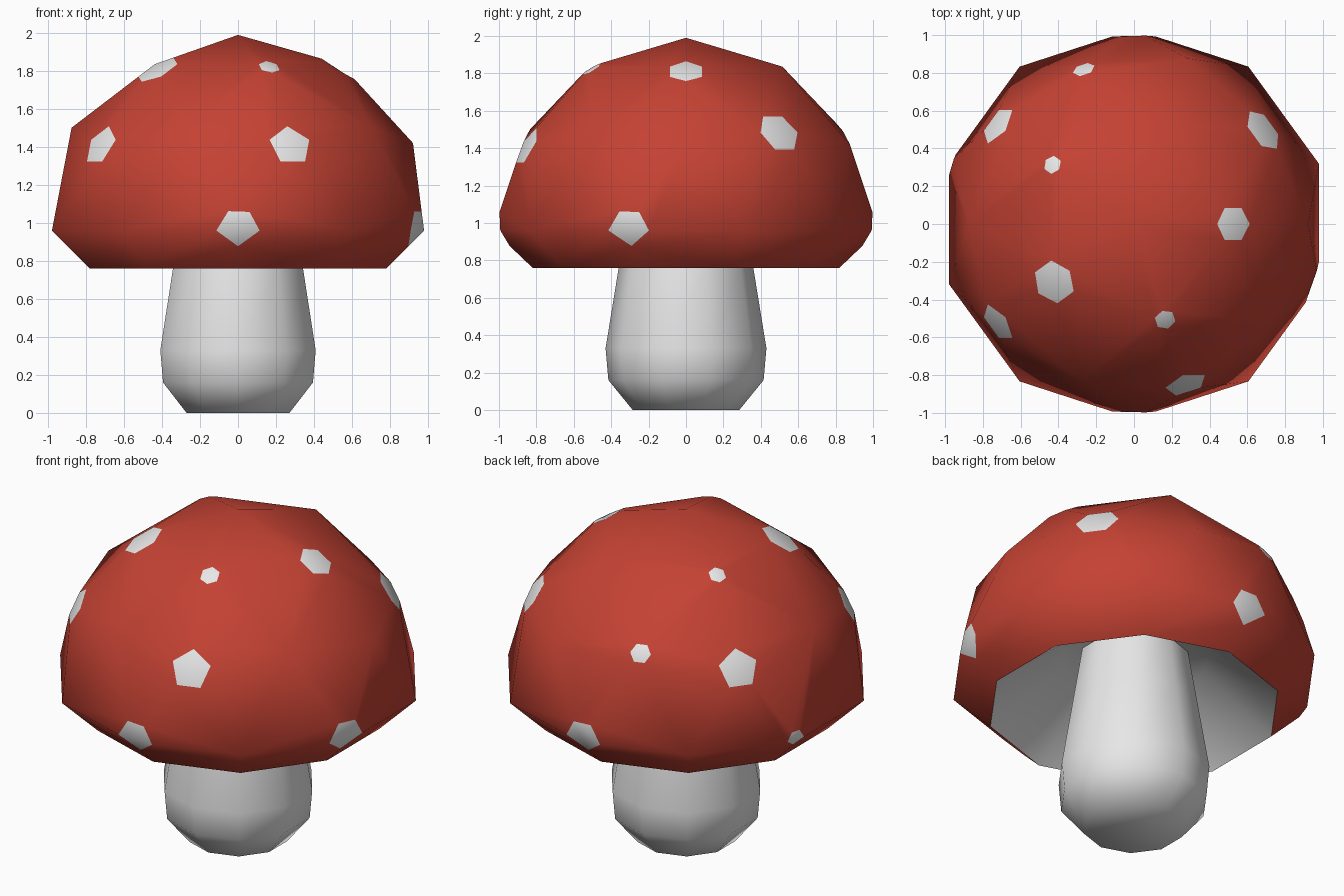
import bpy, bmesh, math
from mathutils import Vector

if "Cube" in bpy.data.objects:
    bpy.data.objects.remove(bpy.data.objects["Cube"])

R, EQ, RIM_Z = 1.03, 0.96, 0.76      # cap radius, widest height, rim height


def material(name, rgb):
    m = bpy.data.materials.new(name)
    m.diffuse_color = (*rgb, 1)
    m.use_nodes = True
    m.node_tree.nodes["Principled BSDF"].inputs["Base Color"].default_value = m.diffuse_color
    return m


red = material("cap red", (0.55, 0.054, 0.033))
white = material("off white", (0.8, 0.8, 0.8))


def finish(name, bm, mats):
    bmesh.ops.recalc_face_normals(bm, faces=bm.faces)
    me = bpy.data.meshes.new(name)
    bm.to_mesh(me)
    bm.free()
    for m in mats:
        me.materials.append(m)
    ob = bpy.data.objects.new(name, me)
    bpy.context.collection.objects.link(ob)
    bpy.ops.object.select_all(action='DESELECT')
    ob.select_set(True)
    bpy.context.view_layer.objects.active = ob
    bpy.ops.object.shade_smooth_by_angle(angle=math.radians(75))
    return ob


def ring(bm, r, z):
    """Ten-sided ring with a corner on the y axis."""
    return [bm.verts.new((r * math.cos(math.radians(18 + 36 * i)),
                          r * math.sin(math.radians(18 + 36 * i)), z)) for i in range(10)]


def bridge(bm, a, b, mat=0):
    for i in range(10):
        j = (i + 1) % 10
        bm.faces.new((a[i], a[j], b[j], b[i])).material_index = mat


def cut_spot(bm, target, size):
    """Cut the corner nearest to target flat and colour the cut white."""
    v = min(bm.verts, key=lambda w: (w.co - target).length)
    new = []
    for e in list(v.link_edges):
        new.append(bmesh.utils.edge_split(e, v, size / e.calc_length())[1])
    for f in list(v.link_faces):
        pair = [w for w in f.verts if w in new]
        bmesh.utils.face_split(f, pair[0], pair[1])
    spot = bmesh.ops.dissolve_verts(bm, verts=[v])
    for f in bm.faces:
        if set(f.verts) == set(new):
            f.material_index = 1


# Cap: upper half of an icosphere, turned-in rim and hollow underside
bm = bmesh.new()
bmesh.ops.create_icosphere(bm, subdivisions=2, radius=R)
bmesh.ops.delete(bm, geom=[v for v in bm.verts if v.co.z < -0.01], context='VERTS')
bmesh.ops.translate(bm, verts=bm.verts, vec=(0, 0, EQ))
equator = [v for v in bm.verts if abs(v.co.z - EQ) < 0.01]
equator.sort(key=lambda v: math.atan2(v.co.y, v.co.x) % math.tau)
rim = ring(bm, 0.82, RIM_Z)
inner = ring(bm, 0.42, 1.08)
bridge(bm, equator, rim)
bridge(bm, rim, inner, 1)
bm.faces.new(inner).material_index = 1

# Spots: (angle, height, size) of the cap corners that are cut
TOP, HIGH, MID = EQ + 0.851 * R, EQ + 0.526 * R, EQ + 0.447 * R
spots = [(0, TOP, 0.105), (144, TOP, 0.053), (216, TOP, 0.125), (288, TOP, 0.06),
         (288, MID, 0.12), (216, MID, 0.12), (144, MID, 0.12),
         (36, HIGH, 0.127), (108, HIGH, 0.062),
         (270, EQ, 0.12), (90, EQ, 0.12), (342, EQ, 0.12), (162, EQ, 0.06)]
for deg, z, size in spots:
    r = math.sqrt(R * R - (z - EQ) ** 2)
    a = math.radians(deg)
    cut_spot(bm, Vector((r * math.cos(a), r * math.sin(a), z)), size)
finish("cap", bm, [red, white])

# Stem: bulging ten-sided profile running up into the cap
bm = bmesh.new()
rings = [ring(bm, r, z) for r, z in
         [(0.285, 0), (0.415, 0.16), (0.43, 0.33), (0.36, 0.76), (0.305, 1.1)]]
for a, b in zip(rings, rings[1:]):
    bridge(bm, a, b)
bm.faces.new(rings[0])
bm.faces.new(rings[-1])
finish("stem", bm, [white])
